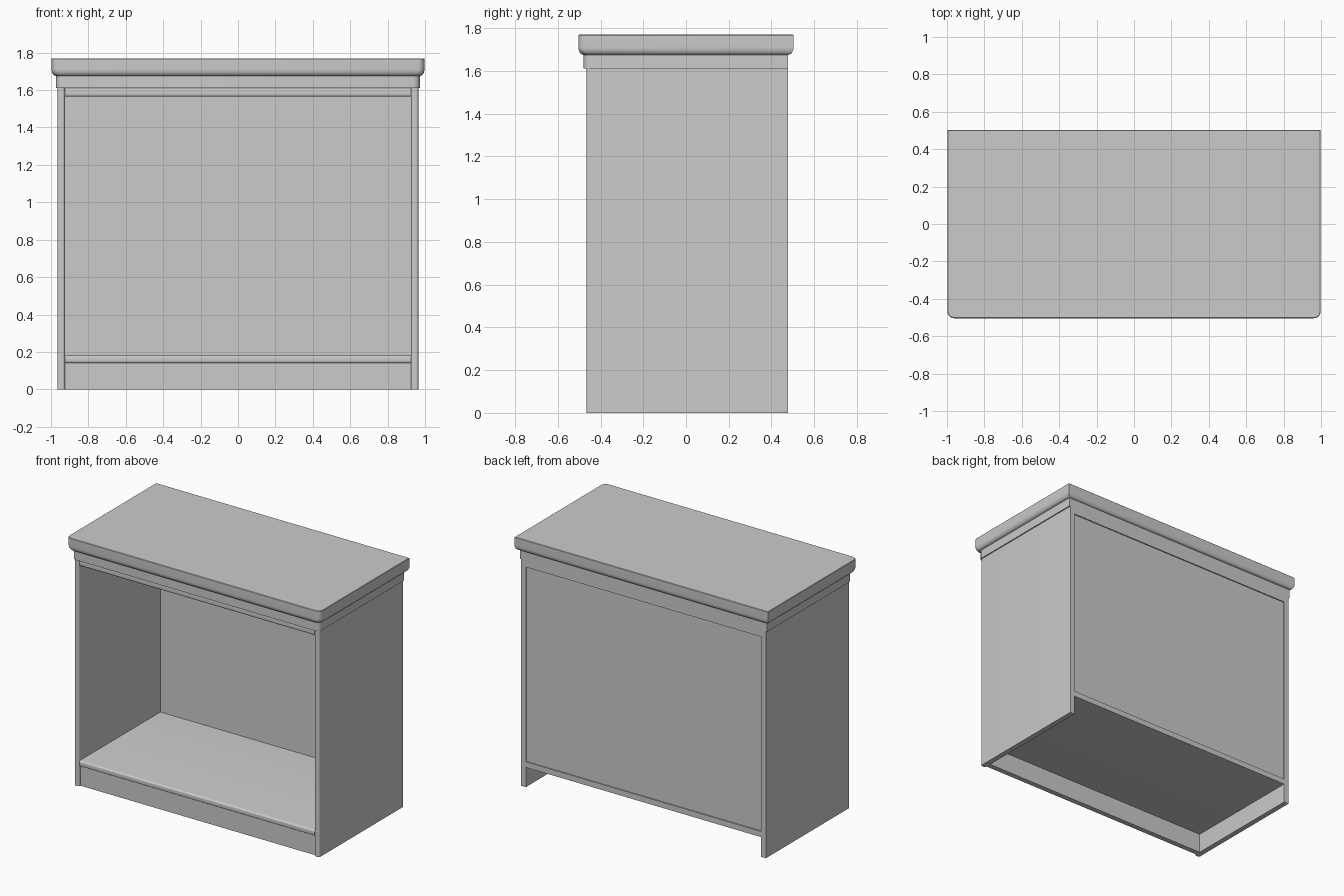
import bpy, bmesh, math
from mathutils import Vector

cube = bpy.data.objects.get("Cube")
if cube:
    bpy.data.objects.remove(cube, do_unlink=True)

grey = bpy.data.materials.new("plain_grey")
grey.use_nodes = True
colour = (0.6, 0.6, 0.6, 1)
grey.diffuse_color = colour
grey.node_tree.nodes["Principled BSDF"].inputs["Base Color"].default_value = colour


def finish(name, bm):
    bmesh.ops.recalc_face_normals(bm, faces=bm.faces)
    mesh = bpy.data.meshes.new(name)
    bm.to_mesh(mesh)
    bm.free()
    mesh.materials.append(grey)
    obj = bpy.data.objects.new(name, mesh)
    bpy.context.collection.objects.link(obj)
    bpy.ops.object.select_all(action="DESELECT")
    obj.select_set(True)
    bpy.context.view_layer.objects.active = obj
    bpy.ops.object.shade_smooth_by_angle(angle=math.radians(35))
    return obj


def board(name, low, high, axis=None, radius=0.012):
    """Box between two corners; its front edges along the given axis are rounded."""
    low, high = Vector(low), Vector(high)
    bm = bmesh.new()
    bmesh.ops.create_cube(bm, size=1)
    for v in bm.verts:
        v.co = (low + high) / 2 + v.co * (high - low)
    if axis is not None:
        edges = [e for e in bm.edges
                 if all(abs(v.co.y - low.y) < 1e-4 for v in e.verts)
                 and abs(e.verts[0].co[axis] - e.verts[1].co[axis]) > 1e-4]
        bmesh.ops.bevel(bm, geom=edges, offset=radius, segments=5,
                        profile=0.5, affect="EDGES")
    return finish(name, bm)


INNER, OUTER = 0.926, 0.964
FRONT, BACK = -0.465, 0.478
RAIL_Z, CASE_TOP = 1.565, 1.612

# Carcass
board("left_side", (INNER, FRONT, 0), (OUTER, BACK, CASE_TOP), 2)
board("right_side", (-OUTER, FRONT, 0), (-INNER, BACK, CASE_TOP), 2)
board("bottom_shelf", (-INNER, FRONT + 0.005, 0.14), (INNER, BACK, 0.18), 0)
board("top_panel", (-INNER, FRONT + 0.005, RAIL_Z), (INNER, BACK, CASE_TOP), 0)
board("back_panel", (-INNER, 0.45, 0.18), (INNER, 0.47, RAIL_Z))
board("kick_board", (-INNER, FRONT + 0.015, 0), (INNER, FRONT + 0.053, 0.14))


# Moulded top: outline with round front corners, lofted up the profile
def outline(grow, z, radius=0.035, steps=6):
    x, back, front = 0.972 + grow, BACK + grow, -0.479 - grow
    points = [(x, back, z), (-x, back, z)]
    for sx, start in ((-1, math.pi), (1, 1.5 * math.pi)):
        for i in range(steps + 1):
            a = start + i / steps * math.pi / 2
            points.append((sx * (x - radius) + radius * math.cos(a),
                           front + radius + radius * math.sin(a), z))
    return points


profile = [(0, CASE_TOP), (0, 1.675), (0.004, 1.677)]
for i in range(1, 7):
    a = i / 6 * math.pi / 2
    profile.append((0.004 + 0.021 * math.sin(a), 1.712 - 0.035 * math.cos(a)))
profile += [(0.025, 1.767), (0.022, 1.77)]

bm = bmesh.new()
loops = [[bm.verts.new(p) for p in outline(g, z)] for g, z in profile]
for a, b in zip(loops, loops[1:]):
    for i in range(len(a)):
        j = (i + 1) % len(a)
        bm.faces.new((a[i], a[j], b[j], b[i]))
bm.faces.new(loops[0])
bm.faces.new(loops[-1])
finish("moulded_top", bm)
